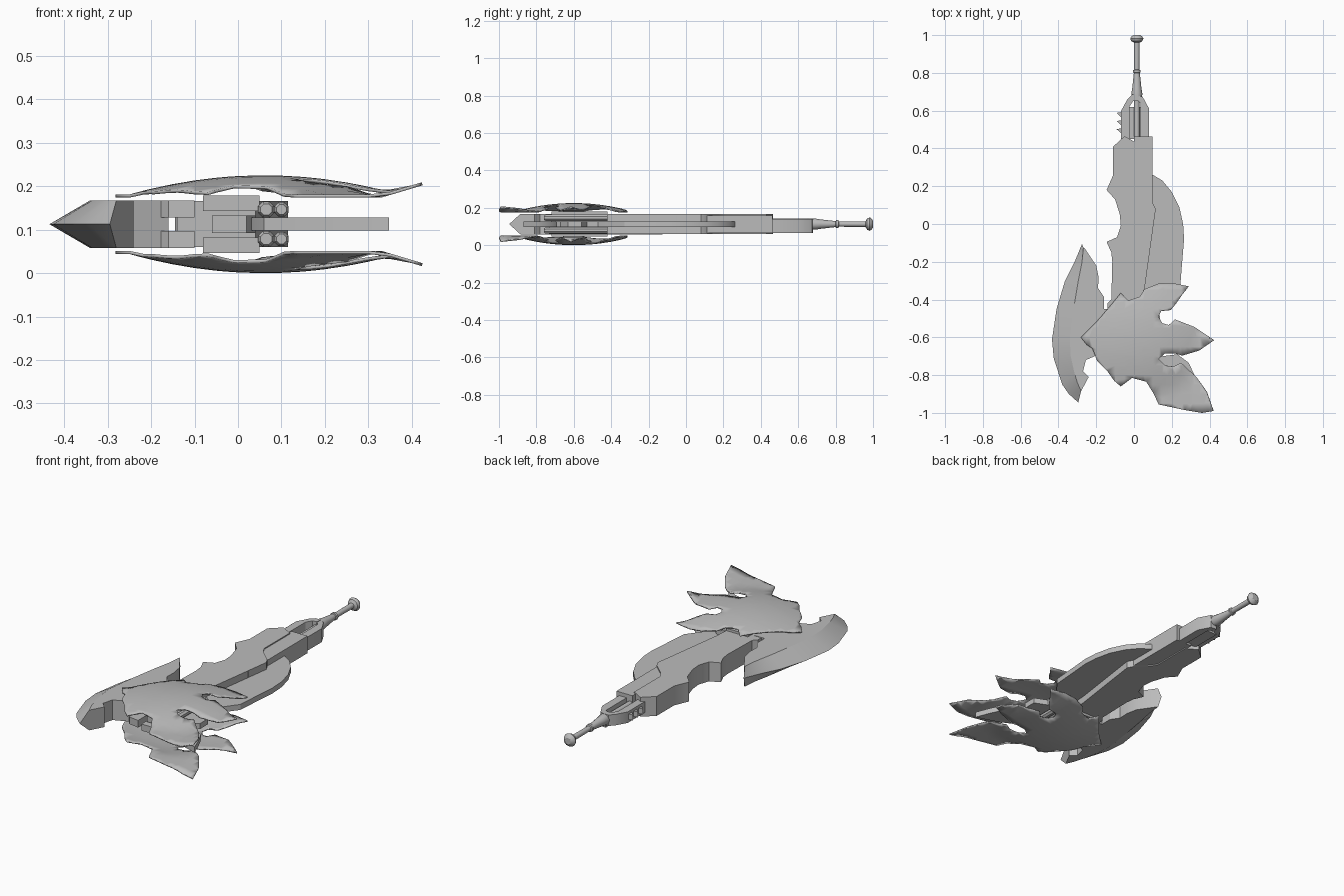
import bpy, bmesh, math
from mathutils import Vector

if "Cube" in bpy.data.objects:
    bpy.data.objects.remove(bpy.data.objects["Cube"])

C = 0.1125          # height of the symmetry plane
steel = bpy.data.materials.new("plain_grey")
steel.diffuse_color = (0.5, 0.5, 0.5, 1)
steel.use_nodes = True
steel.node_tree.nodes["Principled BSDF"].inputs["Base Color"].default_value = steel.diffuse_color


def finish(bm, name, recalc=True):
    if recalc:
        bmesh.ops.recalc_face_normals(bm, faces=bm.faces[:])
    me = bpy.data.meshes.new(name)
    bm.to_mesh(me)
    bm.free()
    me.materials.append(steel)
    ob = bpy.data.objects.new(name, me)
    bpy.context.collection.objects.link(ob)
    return ob


def slab(name, outline, z0, z1):
    """Flat plate: outline extruded from z0 to z1."""
    bm = bmesh.new()
    lo = [bm.verts.new((x, y, z0)) for x, y in outline]
    hi = [bm.verts.new((x, y, z1)) for x, y in outline]
    n = len(outline)
    caps = [bm.faces.new(lo), bm.faces.new(hi)]
    for i in range(n):
        j = (i + 1) % n
        bm.faces.new((lo[i], lo[j], hi[j], hi[i]))
    bmesh.ops.triangulate(bm, faces=caps)
    return finish(bm, name)


def lathe(name, profile, x, z, sides):
    """Round part turned about an axis along y; profile holds (y, radius)."""
    bm = bmesh.new()
    rings = []
    for y, r in profile:
        rings.append([bm.verts.new((x + r * math.cos(a), y, z + r * math.sin(a)))
                      for a in [(k + 0.5) * math.tau / sides for k in range(sides)]])
    for a, b in zip(rings, rings[1:]):
        for k in range(sides):
            j = (k + 1) % sides
            bm.faces.new((a[k], a[j], b[j], b[k]))
    bm.faces.new(rings[0])
    bm.faces.new(rings[-1])
    return finish(bm, name)


# Curved axe blade: sharp outer edge, flat cheek, vertical inner wall
edge = [(-.275, -.105), (-.31, -.19), (-.365, -.30), (-.41, -.45), (-.434, -.61),
        (-.425, -.71), (-.38, -.85), (-.345, -.90), (-.295, -.945)]
cheek = [(-.268, -.125), (-.275, -.20), (-.295, -.30), (-.32, -.45), (-.34, -.60),
         (-.335, -.70), (-.315, -.79), (-.30, -.84), (-.28, -.885)]
inner = [(-.26, -.13), (-.20, -.22), (-.188, -.28), (-.19, -.34), (-.16, -.385),
         (-.16, -.68), (-.255, -.72), (-.27, -.78), (-.24, -.81)]
bm = bmesh.new()
E = [bm.verts.new((x, y, C)) for x, y in edge]
walls = []
for s in (1, -1):
    P = [bm.verts.new((x, y, C + s * .055)) for x, y in cheek]
    I = [bm.verts.new((x, y, C + s * .055)) for x, y in inner]
    walls.append((P, I))
    for i in range(len(E) - 1):
        bm.faces.new((E[i], E[i + 1], P[i + 1], P[i]))
        bm.faces.new((P[i], P[i + 1], I[i + 1], I[i]))
(P1, I1), (P2, I2) = walls
for i in range(len(E) - 1):
    bm.faces.new((I1[i], I1[i + 1], I2[i + 1], I2[i]))
for k in (0, -1):
    bm.faces.new((E[k], P1[k], I1[k], I2[k], P2[k]))
finish(bm, "axe_blade")

# Feathered wing covers, domed above and below
wing = [(-.282, -.60), (-.21, -.53), (-.17, -.485), (-.115, -.42), (-.07, -.365),
        (-.03, -.405), (.03, -.385), (.055, -.345), (.13, -.315), (.20, -.312),
        (.29, -.33), (.255, -.375), (.22, -.425), (.195, -.455), (.145, -.46),
        (.13, -.49), (.15, -.525), (.185, -.535), (.217, -.505), (.32, -.545),
        (.423, -.615), (.345, -.67), (.255, -.697), (.217, -.685), (.165, -.685),
        (.13, -.715), (.165, -.75), (.21, -.755), (.25, -.735), (.33, -.81),
        (.385, -.89), (.42, -.99), (.36, -1.0), (.27, -.985), (.13, -.955),
        (.105, -.90), (.065, -.835), (-.01, -.815), (-.07, -.86), (-.105, -.83),
        (-.14, -.78), (-.195, -.725), (-.22, -.66), (-.25, -.64)]


def dome(x, y):
    r = math.hypot(x - .06, y + .6) / .31
    return .1125 - .044 * min(1, r * r) + .30 * max(0, x - .33)


for name, s in (("upper_wing_cover", 1), ("lower_wing_cover", -1)):
    bm = bmesh.new()
    f = bm.faces.new([bm.verts.new((x, y, 0)) for x, y in wing])
    bmesh.ops.triangulate(bm, faces=[f])
    for k in range(-5, 9):
        for co, no in (((k * .05, 0, 0), (1, 0, 0)), ((0, k * .05 - .7, 0), (0, 1, 0))):
            bmesh.ops.bisect_plane(bm, geom=bm.verts[:] + bm.edges[:] + bm.faces[:],
                                   dist=1e-5, plane_co=co, plane_no=no)
    bmesh.ops.triangulate(bm, faces=bm.faces[:])
    for v in bm.verts:
        v.co.z = C + s * dome(v.co.x, v.co.y)
    bm.normal_update()
    for f in bm.faces:
        if f.normal.z * s < 0:
            f.normal_flip()
    ob = finish(bm, name, recalc=False)
    m = ob.modifiers.new("thickness", 'SOLIDIFY')
    m.thickness = .007
    m.offset = -1

# Main scalloped body
slab("main_body", [(-.05, .465), (-.11, .41), (-.11, .26), (-.145, .18), (-.10, .13),
                   (-.075, .05), (-.07, -.01), (-.09, -.07), (-.145, -.095),
                   (-.12, -.15), (-.115, -.20), (-.12, -.40), (-.14, -.42), (-.14, -.60),
                   (.04, -.60), (.055, -.35), (.115, .08), (.10, .11), (.03, .175),
                   (.012, .21), (.012, .43)], C - .053, C + .053)

# Side rail beside the body
slab("side_rail", [(.0, .462), (.097, .462), (.097, -.05), (.05, -.05), (.0, .2)],
     C - .047, C + .047)

# Thin rear blade running under the covers
slab("rear_blade", [(.05, .28), (.10, .26), (.15, .23), (.20, .17), (.24, .09), (.26, 0),
                    (.265, -.08), (.255, -.2), (.245, -.33), (.17, -.43), (.135, -.47),
                    (.14, -.53), (.21, -.56), (.21, -.63), (.14, -.67), (.15, -.70),
                    (.23, -.69), (.29, -.735), (.32, -.80), (.347, -.87), (.22, -.83),
                    (.06, -.75), (0, -.6), (.02, -.2)], C - .015, C + .015)

# Hinge pieces linking blade, covers and body
for tag, s in (("upper", 1), ("lower", -1)):
    a, b = sorted((C + s * .016, C + s * .055))
    slab(tag + "_blade_arm", [(-.27, -.66), (-.27, -.45), (-.10, -.45), (-.10, -.72),
                              (-.16, -.71), (-.19, -.67), (-.23, -.67)], a, b)
    a, b = sorted((C + s * .03, C + s * .066))
    slab(tag + "_hub_plate", [(-.08, -.72), (-.08, -.42), (.05, -.42), (.05, -.72)], a, b)
    lathe(tag + "_barrel", [(-.76, .012), (-.75, .018), (-.42, .018)],
          .10, C + s * .034, 8)
    lathe(tag + "_inner_barrel", [(-.74, .014), (-.73, .02), (-.42, .02)],
          .065, C + s * .034, 8)
slab("hub_core", [(-.06, -.70), (-.06, -.5), (.04, -.5), (.04, -.66), (.02, -.70)],
     C - .02, C + .02)

# Open frame that holds the grip
slab("left_frame", [(-.068, .45), (-.068, .60), (-.035, .66), (-.01, .685), (.02, .685),
                    (.02, .655), (-.005, .65), (-.025, .62), (-.025, .45)],
     C - .03, C + .03)
slab("right_frame", [(.035, .45), (.035, .64), (.01, .66), (.01, .68), (.045, .675),
                     (.08, .61), (.08, .45)], C - .047, C + .027)
slab("frame_floor", [(-.04, .45), (-.04, .62), (.05, .62), (.05, .45)],
     C - .035, C - .022)
for i in range(3):
    y = .49 + i * .043
    slab("frame_tooth_%d" % (i + 1), [(-.06, y - .018), (-.092, y + .012), (-.06, y + .018)],
         C - .015, C + .015)

# Turned grip with collar and pommel
lathe("grip", [(.40, .015), (.66, .015), (.662, .028), (.69, .030), (.72, .025),
               (.80, .016), (.802, .021), (.815, .021), (.817, .014), (.96, .015),
               (.968, .030), (.982, .036), (.992, .030), (1.0, .018)], .015, C, 14)

# Smooth curved surfaces while keeping hard edges
for ob in bpy.context.collection.objects:
    ob.select_set(True)
    bpy.context.view_layer.objects.active = ob
bpy.ops.object.shade_smooth_by_angle(angle=math.radians(30))
